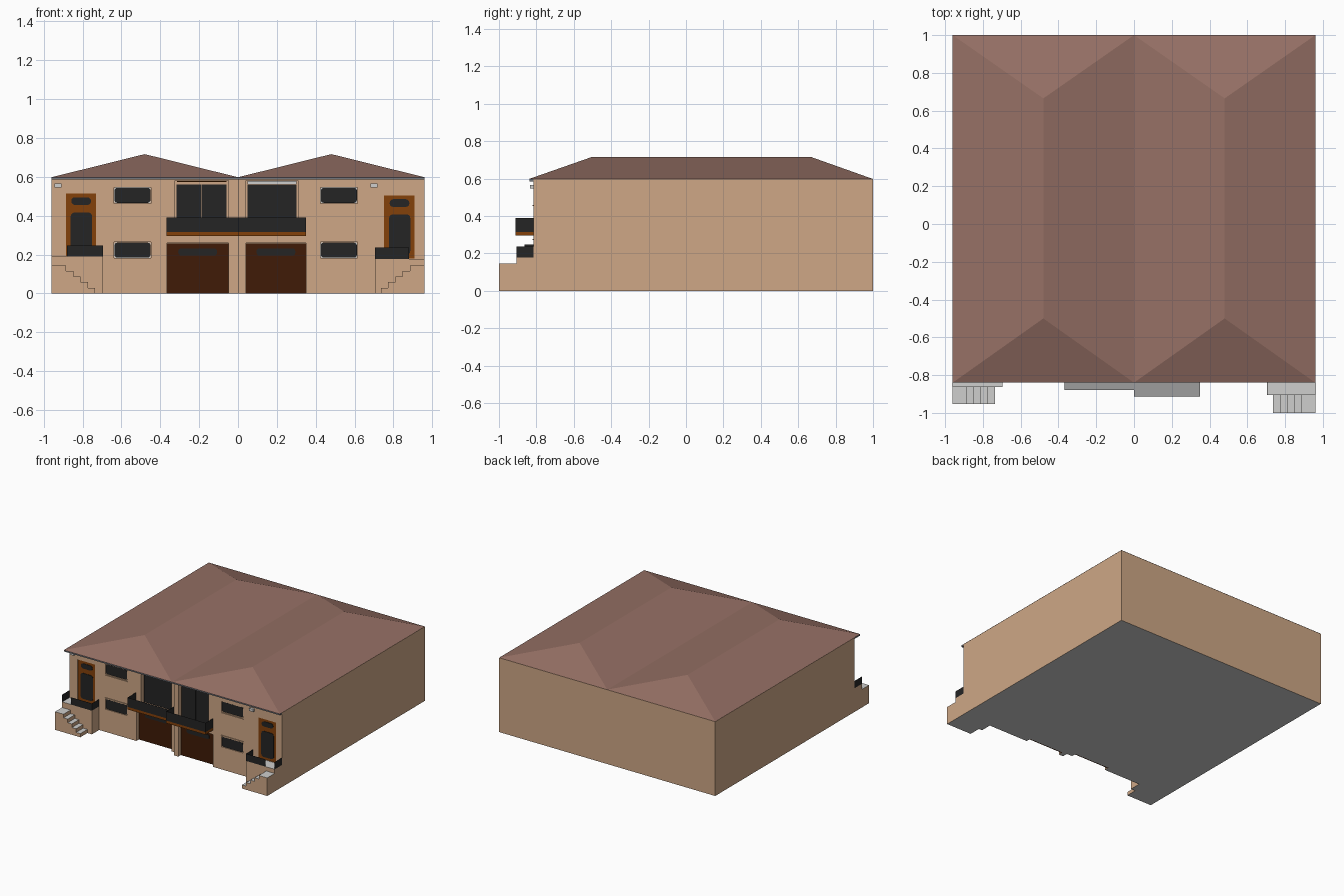
import bpy, bmesh, math

if "Cube" in bpy.data.objects:
    bpy.data.objects.remove(bpy.data.objects["Cube"])


def material(name, r, g, b):
    m = bpy.data.materials.new(name)
    m.diffuse_color = (r, g, b, 1)
    m.use_nodes = True
    m.node_tree.nodes["Principled BSDF"].inputs["Base Color"].default_value = m.diffuse_color
    return m


WALL = material("tan wall", .62, .39, .24)
ROOF = material("roof red brown", .30, .16, .128)
WOOD = material("orange brown wood", .23, .053, .003)
GARAGE = material("dark brown door", .05, .011, .002)
DARK = material("charcoal", .018, .018, .018)
STEP = material("light concrete", .62, .62, .61)
FLOOR = material("mid grey", .34, .34, .34)
GUTTER = material("blue grey gutter", .17, .18, .20)


def facade(x):
    """The left half of the front stands further back than the right."""
    return -.77 if x < 0 else -.815


def finish(name, bm, mat, top=None, bottom=None):
    """Make an object; faces looking up or down can take other colours."""
    bmesh.ops.recalc_face_normals(bm, faces=bm.faces)
    me = bpy.data.meshes.new(name)
    bm.to_mesh(me)
    bm.free()
    ob = bpy.data.objects.new(name, me)
    bpy.context.collection.objects.link(ob)
    paint(ob, mat, top, bottom)
    return ob


def paint(ob, mat, top=None, bottom=None):
    ob.data.materials.clear()
    for m in (mat, top or mat, bottom or mat):
        ob.data.materials.append(m)
    for p in ob.data.polygons:
        p.material_index = 1 if p.normal.z > .5 else 2 if p.normal.z < -.5 else 0


def prism(name, profile, y0, y1, mat, top=None, bottom=None):
    """Extrude an (x, z) outline from y0 to y1."""
    bm = bmesh.new()
    f = bm.faces.new([bm.verts.new((x, y0, z)) for x, z in profile])
    r = bmesh.ops.extrude_face_region(bm, geom=[f])
    for v in r["geom"]:
        if isinstance(v, bmesh.types.BMVert):
            v.co.y = y1
    return finish(name, bm, mat, top, bottom)


def box(name, x0, x1, y0, y1, z0, z1, mat, top=None, bottom=None):
    return prism(name, [(x0, z0), (x1, z0), (x1, z1), (x0, z1)], y0, y1, mat, top, bottom)


def plate(name, x0, x1, z0, z1, y, mat, r=.015, t=.006):
    """Thin upright panel with rounded corners, its back at y."""
    pts = []
    for i, (cx, cz) in enumerate([(x1 - r, z1 - r), (x0 + r, z1 - r), (x0 + r, z0 + r), (x1 - r, z0 + r)]):
        for k in range(4):
            a = math.radians(90 * i + 30 * k)
            pts.append((cx + r * math.cos(a), cz + r * math.sin(a)))
    return prism(name, pts, y - t, y, mat)


# House body: set back on the left, with openings cut into the facade
body = box("house_body", -.96, .96, facade(1), 1, 0, .597, WALL)
garages = [(-.365, -.05), (.04, .35)]
balcony_doors = [(-.325, -.05), (.04, .31)]
windows = [(x, z) for x in (-.638, .424) for z in (.182, .464)]
entrances = [(-.886, .192, .515), (.752, .18, .505)]
holes = [(-1, 0, -.05, .7, 0)]
holes += [(a, b, -.01, .26, .04) for a, b in garages]
holes += [(a, b, .30, .582, .04) for a, b in balcony_doors]
holes += [(x, x + .19, z, z + .082, .012) for x, z in windows]
holes += [(x, x + .156, z0, z1, .012) for x, z0, z1 in entrances]
for x0, x1, z0, z1, depth in holes:
    cutter = box("cutter", x0, x1, -.9, facade(x0) + depth, z0, z1, WALL)
    cutter.hide_render = True
    mod = body.modifiers.new("opening", 'BOOLEAN')
    mod.operation, mod.object, mod.solver = 'DIFFERENCE', cutter, 'EXACT'
    bpy.context.view_layer.objects.active = body
    bpy.ops.object.modifier_apply(modifier=mod.name)
    bpy.data.objects.remove(cutter)
paint(body, WALL)
for p in body.data.polygons:     # underside is concrete
    if p.normal.z < -.5 and p.center.z < .01:
        p.material_index = 2
body.data.materials[2] = STEP

# Twin hipped roofs
for s, side in ((-1, "left"), (1, "right")):
    bm = bmesh.new()
    eave = [bm.verts.new((s * x, y, .598)) for x, y in ((0, -.84), (.96, -.84), (.96, 1), (0, 1))]
    r0, r1 = (bm.verts.new((s * .48, y, .717)) for y in (-.5, .665))
    a, b, c, d = eave
    for f in ((a, b, r0), (b, c, r1, r0), (c, d, r1), (d, a, r0, r1), (a, b, c, d)):
        bm.faces.new(f)
    finish(side + "_roof", bm, ROOF)
    box(side + "_gutter", *sorted((0, s * .96)), -.838, facade(s), .586, .598, GUTTER)

# Garage doors with a window strip
for x0, x1 in garages:
    y = facade(x0) + .04
    box("garage_door", x0, x1, y - .008, y, 0, .258, GARAGE)
    m = (x0 + x1) / 2
    plate("garage_window", m - .1, m + .1, .195, .232, y - .008, DARK)

# Balcony doors: frame, two dark leaves, lintel strip
for (x0, x1), trim in zip(balcony_doors, (WOOD, STEP)):
    y = facade(x0) + .04
    m = (x0 + x1) / 2
    box("balcony_door_frame", x0 + .004, x1 - .004, y - .006, y, .315, .564, WALL)
    box("balcony_door_leaf", x0 + .008, m - .001, y - .012, y - .006, .315, .56, DARK)
    box("balcony_door_leaf", m + .001, x1 - .008, y - .012, y - .006, .315, .56, DARK)
    box("balcony_lintel", x0 + .01, x1 - .01, y - .012, y, .564 if trim is STEP else .574, .58, trim)

# Balconies: slab and thin solid railing
for name, x0, x1, yf in (("left", -.367, 0, -.88), ("right", 0, .35, -.912)):
    yb = facade(x0)
    box(name + "_balcony_slab", x0, x1, yf, yb + .001, .295, .316, WOOD, FLOOR)
    box(name + "_balcony_rail_front", x0, x1, yf, yf + .001, .316, .39, DARK)
    for x in (x0, x1 - .001):
        box(name + "_balcony_rail_side", x, x + .001, yf + .001, yb, .316, .39, DARK)

# Windows with pale frames and sills
for x, z in windows:
    y = facade(x) + .012
    plate("window_frame", x + .001, x + .189, z + .001, z + .081, y, STEP, .008, .003)
    plate("window_glass", x + .002, x + .188, z + .002, z + .080, y - .003, DARK, .016)
    zs = z - .01 if z > .4 else z + .09
    box("window_sill", x - .004, x + .194, facade(x) - .005, facade(x), zs, zs + .004, WALL)

# Entrance doors with glazed panels, set flush in the wall
for x0, z0, z1 in entrances:
    y = facade(x0) + .012
    box("entrance_door", x0, x0 + .156, y - .008, y, z0, z1, WOOD)
    plate("door_glass", x0 + .025, x0 + .135, z0 + .02, z1 - .098, y - .008, DARK, .02, .004)
    plate("door_fanlight", x0 + .028, x0 + .13, z1 - .06, z1 - .02, y - .008, DARK, .019, .004)

# Entrance landings with stairs and railings (s mirrors left and right)
for side, s, inner, yl, ys, zl in (("left", -1, .695, -.862, -.952, .19),
                                   ("right", 1, .705, -.905, -1, .178)):
    def span(a, b):
        return sorted((s * a, s * b))
    yb = facade(s)
    box(side + "_landing", *span(inner, .96), yl, yb, 0, zl, WALL, STEP, STEP)
    rise, n, start = .145, 5, .735
    run = (.885 - start) / (n - 1)
    prof = [(s * .96, 0), (s * .96, rise)]
    for i in range(n - 1, -1, -1):
        x = start + i * run
        prof += [(s * x, rise * (i + 1) / n), (s * x, rise * i / n)]
    prism(side + "_stairs", prof, ys, yl, WALL, STEP, STEP)
    zr = zl + .058
    box(side + "_landing_rail_front", *span(inner, .88), yl - .001, yl, zl, zr, DARK)
    for x in (inner, .959):
        box(side + "_landing_rail_side", *span(x, x + .001), yl, yb, zl, zr, DARK)

# Wall lamps
for x in (-.945, .682):
    box("wall_lamp", x, x + .036, facade(x) - .018, facade(x), .546, .567, STEP)
